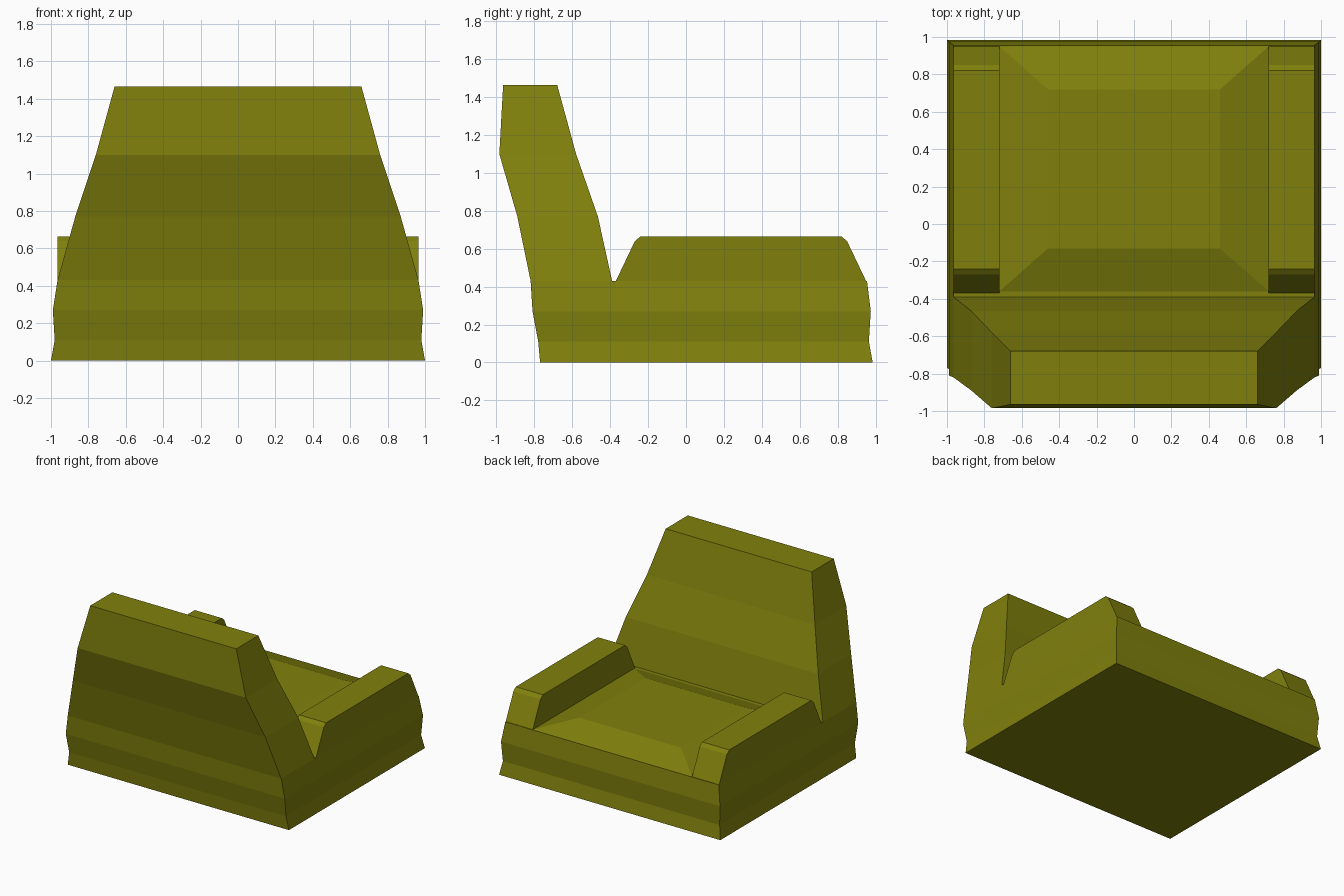
import bpy
import bmesh

cube = bpy.data.objects.get("Cube")
if cube:
    bpy.data.objects.remove(cube, do_unlink=True)

olive = bpy.data.materials.new("olive_upholstery")
olive.use_nodes = True
OLIVE = (0.216, 0.216, 0.004, 1.0)
olive.diffuse_color = OLIVE
olive.node_tree.nodes["Principled BSDF"].inputs["Base Color"].default_value = OLIVE


def finish(name, bm):
    bmesh.ops.recalc_face_normals(bm, faces=bm.faces)
    mesh = bpy.data.meshes.new(name)
    bm.to_mesh(mesh)
    bm.free()
    mesh.materials.append(olive)
    obj = bpy.data.objects.new(name, mesh)
    bpy.context.collection.objects.link(obj)
    return obj


def loft(name, rings):
    """Closed body through rectangular sections (half_width, y_min, y_max, z)."""
    bm = bmesh.new()
    loops = [[bm.verts.new(p) for p in
              ((-w, a, z), (w, a, z), (w, b, z), (-w, b, z))]
             for w, a, b, z in rings]
    for low, high in zip(loops, loops[1:]):
        for i in range(4):
            j = (i + 1) % 4
            bm.faces.new((low[i], low[j], high[j], high[i]))
    bm.faces.new(loops[0])
    bm.faces.new(loops[-1])
    return finish(name, bm)


def side_prism(name, profile, x0, x1):
    """Extrude a (y, z) profile across x."""
    bm = bmesh.new()
    face = bm.faces.new([bm.verts.new((x0, y, z)) for y, z in profile])
    out = bmesh.ops.extrude_face_region(bm, geom=[face])
    verts = [v for v in out["geom"] if isinstance(v, bmesh.types.BMVert)]
    bmesh.ops.translate(bm, verts=verts, vec=(x1 - x0, 0, 0))
    return finish(name, bm)


# Waisted base, closing over the top into a gently raised seat cushion
loft("base_and_seat", [
    (1.00, -0.77, 0.985, 0.0),
    (0.98, -0.78, 0.965, 0.11),
    (0.99, -0.81, 0.975, 0.27),
    (0.965, -0.82, 0.955, 0.43),
    (0.72, -0.36, 0.95, 0.43),
    (0.46, -0.13, 0.72, 0.51),
])

# Tapered, reclining backrest
loft("backrest", [
    (0.965, -0.82, -0.39, 0.43),
    (0.87, -0.89, -0.465, 0.77),
    (0.76, -0.985, -0.58, 1.10),
    (0.66, -0.965, -0.68, 1.465),
])

# Armrests with sloped, chamfered ends
arm_profile = [(-0.37, 0.43), (-0.27, 0.64), (-0.24, 0.665),
               (0.82, 0.665), (0.85, 0.64), (0.95, 0.43)]
for side, sign in (("left", 1), ("right", -1)):
    side_prism(side + "_armrest", arm_profile, sign * 0.72, sign * 0.965)
